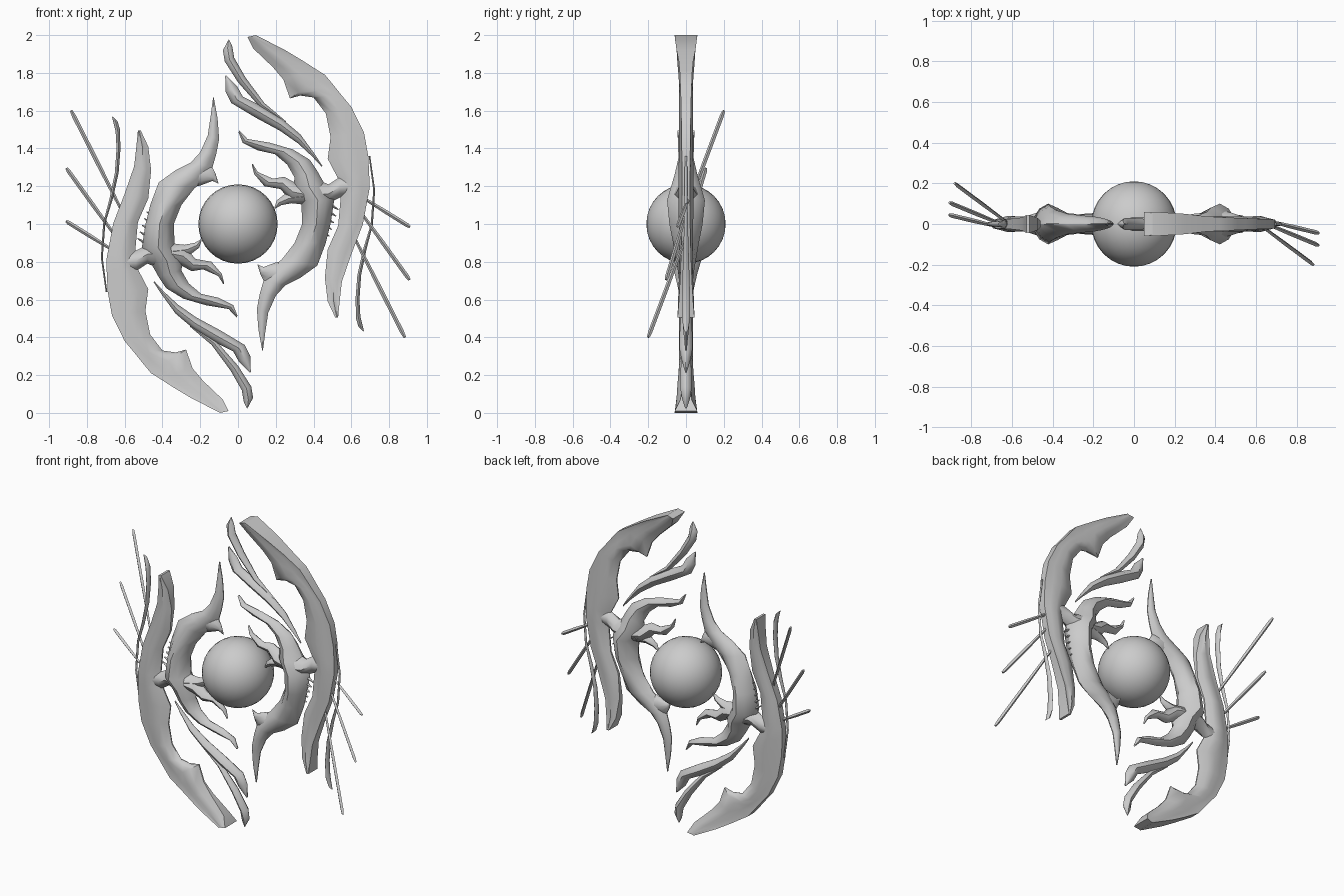
import bpy, bmesh, math
from mathutils import Vector, Matrix

grey = bpy.data.materials.new("plain_grey")
grey.diffuse_color = (0.6, 0.6, 0.6, 1)


def finish(name, bm, angle=45):
    bmesh.ops.remove_doubles(bm, verts=bm.verts, dist=0.0005)
    bmesh.ops.recalc_face_normals(bm, faces=bm.faces)
    mesh = bpy.data.meshes.new(name)
    bm.to_mesh(mesh)
    bm.free()
    mesh.materials.append(grey)
    mesh.shade_smooth()
    mesh.set_sharp_from_angle(angle=math.radians(angle))
    obj = bpy.data.objects.new(name, mesh)
    bpy.context.collection.objects.link(obj)


def loft(name, rings):
    """Skin closed rings, once as given and once point-mirrored through the centre."""
    for side, s in (("right", 1), ("left", -1)):
        bm = bmesh.new()
        loops = [[bm.verts.new((s * p[0], s * p[1], 1 + s * (p[2] - 1))) for p in r] for r in rings]
        n = len(loops[0])
        for lo, hi in zip(loops, loops[1:]):
            for i in range(n):
                j = (i + 1) % n
                bm.faces.new((lo[i], lo[j], hi[j], hi[i]))
        bm.faces.new(loops[0])
        bm.faces.new(loops[-1])
        finish(side + "_" + name, bm)


def blade(name, stations):
    """Each station: edge A (x, z), edge B (x, z), half depth, optional rim half depth at A and B."""
    rings = []
    for ax, az, bx, bz, t, *rim in stations:
        ea, eb = rim if rim else (0.003, 0.003)
        prof = [(0, ea), (.25, max(.75 * t, ea * .9)), (.5, t), (.75, max(.72 * t, eb)), (1, eb)]
        half = [(ax + (bx - ax) * w, d, az + (bz - az) * w) for w, d in prof]
        rings.append(half + [(x, -d, z) for x, d, z in reversed(half)])
    loft(name, rings)


# Central orb, poles facing front and back
bm = bmesh.new()
bmesh.ops.create_uvsphere(bm, u_segments=32, v_segments=16, radius=0.21,
                          matrix=Matrix.Translation((0, 0, 1)) @ Matrix.Rotation(math.pi / 2, 4, 'X'))
finish("orb", bm)

# Big outer crescent with blunt ends
blade("crescent", [
    (0.095, 2.00, 0.05, 1.99, .058, .06, .06),
    (0.25, 1.92, 0.08, 1.93, .05, .05, .03),
    (0.35, 1.86, 0.185, 1.83, .045, .038, .012),
    (0.42, 1.815, 0.24, 1.765, .04, .034, .005),
    (0.46, 1.79, 0.275, 1.665, .036, .032, .004),
    (0.51, 1.73, 0.33, 1.68, .036, .03, .004),
    (0.55, 1.68, 0.40, 1.67, .036, .028, .004),
    (0.60, 1.62, 0.465, 1.585, .036, .026, .004),
    (0.667, 1.485, 0.49, 1.46, .036, .024, .004),
    (0.69, 1.357, 0.475, 1.345, .038, .022, .004),
    (0.695, 1.25, 0.53, 1.24, .04, .02, .004),
    (0.695, 1.18, 0.545, 1.155, .04, .02, .004),
    (0.66, 0.995, 0.53, 0.99, .038, .022, .005),
    (0.60, 0.84, 0.475, 0.865, .036, .026, .008),
    (0.55, 0.695, 0.46, 0.715, .038, .032, .015),
    (0.538, 0.59, 0.475, 0.59, .042, .038, .03),
    (0.53, 0.505, 0.515, 0.505, .045, .045, .045)])

# Inner claw: upper arm, thick body and curved tail
blade("claw_body", [
    (0.007, 1.495, 0.003, 1.485, .01),
    (0.05, 1.45, 0.025, 1.43, .022),
    (0.17, 1.43, 0.105, 1.39, .028),
    (0.29, 1.395, 0.195, 1.37, .034),
    (0.38, 1.34, 0.26, 1.315, .045),
    (0.42, 1.28, 0.30, 1.245, .06),
    (0.465, 1.20, 0.29, 1.19, .08),
    (0.51, 1.13, 0.335, 1.12, .1),
    (0.49, 1.0, 0.34, 1.0, .088),
    (0.465, 0.9, 0.30, 0.9, .068),
    (0.42, 0.78, 0.23, 0.81, .05),
    (0.33, 0.715, 0.18, 0.775, .042),
    (0.25, 0.675, 0.135, 0.70, .036),
    (0.20, 0.62, 0.115, 0.63, .03),
    (0.16, 0.53, 0.10, 0.55, .022),
    (0.145, 0.43, 0.108, 0.44, .014),
    (0.132, 0.33, 0.128, 0.33, .004)])

# Second claw arm and its small spurs
blade("claw_arm", [
    (0.077, 1.32, 0.073, 1.315, .005),
    (0.105, 1.275, 0.085, 1.265, .018),
    (0.185, 1.24, 0.14, 1.20, .025),
    (0.245, 1.25, 0.225, 1.185, .035),
    (0.30, 1.22, 0.28, 1.12, .05),
    (0.40, 1.20, 0.38, 1.10, .06)])
blade("claw_thumb", [
    (0.192, 1.085, 0.198, 1.082, .004),
    (0.205, 1.125, 0.23, 1.10, .016),
    (0.25, 1.16, 0.285, 1.11, .028),
    (0.33, 1.19, 0.37, 1.10, .05)])
blade("tail_spur", [
    (0.102, 0.787, 0.104, 0.782, .003),
    (0.135, 0.772, 0.118, 0.735, .015),
    (0.21, 0.80, 0.14, 0.69, .03),
    (0.27, 0.78, 0.22, 0.69, .03)])

# Bridge between claw and crescent
blade("bridge", [
    (0.40, 1.24, 0.40, 1.08, .075),
    (0.48, 1.21, 0.48, 1.11, .055),
    (0.54, 1.25, 0.54, 1.14, .035),
    (0.62, 1.25, 0.62, 1.16, .03)])

# Serrated teeth on the back of the claw
for i in range(5):
    z = 1.10 - 0.035 * i
    x = 0.525 - 0.012 * i
    blade("tooth_%d" % (i + 1), [
        (x - 0.06, z + 0.035, x - 0.06, z, .022),
        (x + 0.008, z - 0.022, x + 0.006, z - 0.026, .003)])

# Two curved feathers above the claw
blade("upper_feather", [
    (-0.048, 1.978, -0.052, 1.972, .004),
    (-0.03, 1.94, -0.08, 1.92, .02),
    (-0.02, 1.88, -0.07, 1.86, .03),
    (0.04, 1.775, 0.0, 1.75, .028),
    (0.14, 1.64, 0.115, 1.62, .018),
    (0.256, 1.542, 0.252, 1.538, .004)])
blade("lower_feather", [
    (-0.063, 1.787, -0.068, 1.783, .004),
    (-0.005, 1.73, -0.065, 1.70, .025),
    (0.025, 1.675, -0.035, 1.64, .035),
    (0.125, 1.625, 0.09, 1.565, .035),
    (0.235, 1.555, 0.22, 1.495, .03),
    (0.33, 1.475, 0.32, 1.425, .024),
    (0.41, 1.365, 0.39, 1.36, .014),
    (0.447, 1.307, 0.443, 1.303, .003)])

# Thin strand trailing outside the crescent
blade("strand", [
    (0.70, 1.36, 0.692, 1.36, .006),
    (0.726, 1.18, 0.716, 1.18, .008),
    (0.714, 0.995, 0.702, 0.995, .01),
    (0.68, 0.865, 0.662, 0.865, .014),
    (0.652, 0.73, 0.632, 0.73, .018),
    (0.643, 0.60, 0.622, 0.60, .022),
    (0.648, 0.51, 0.626, 0.495, .022),
    (0.668, 0.428, 0.638, 0.455, .012)])

# Straight spikes fanning outward, four-sided and slightly thicker near the tip
for i, (a, b) in enumerate([((0.66, 0.015, 1.14), (0.91, -0.045, 0.985)),
                            ((0.63, 0.01, 1.09), (0.908, -0.105, 0.705)),
                            ((0.60, 0.01, 0.96), (0.883, -0.2, 0.40))]):
    a, b = Vector(a), Vector(b)
    d = (b - a).normalized()
    u = d.cross(Vector((0, 1, 0))).normalized()
    v = d.cross(u)
    loft("spike_%d" % (i + 1), [
        [a.lerp(b, f) + r * (u * math.cos(k * math.pi / 2) + v * math.sin(k * math.pi / 2)) for k in range(4)]
        for f, r in ((0, .007), (.5, .011), (.95, .011), (1, .007))])
